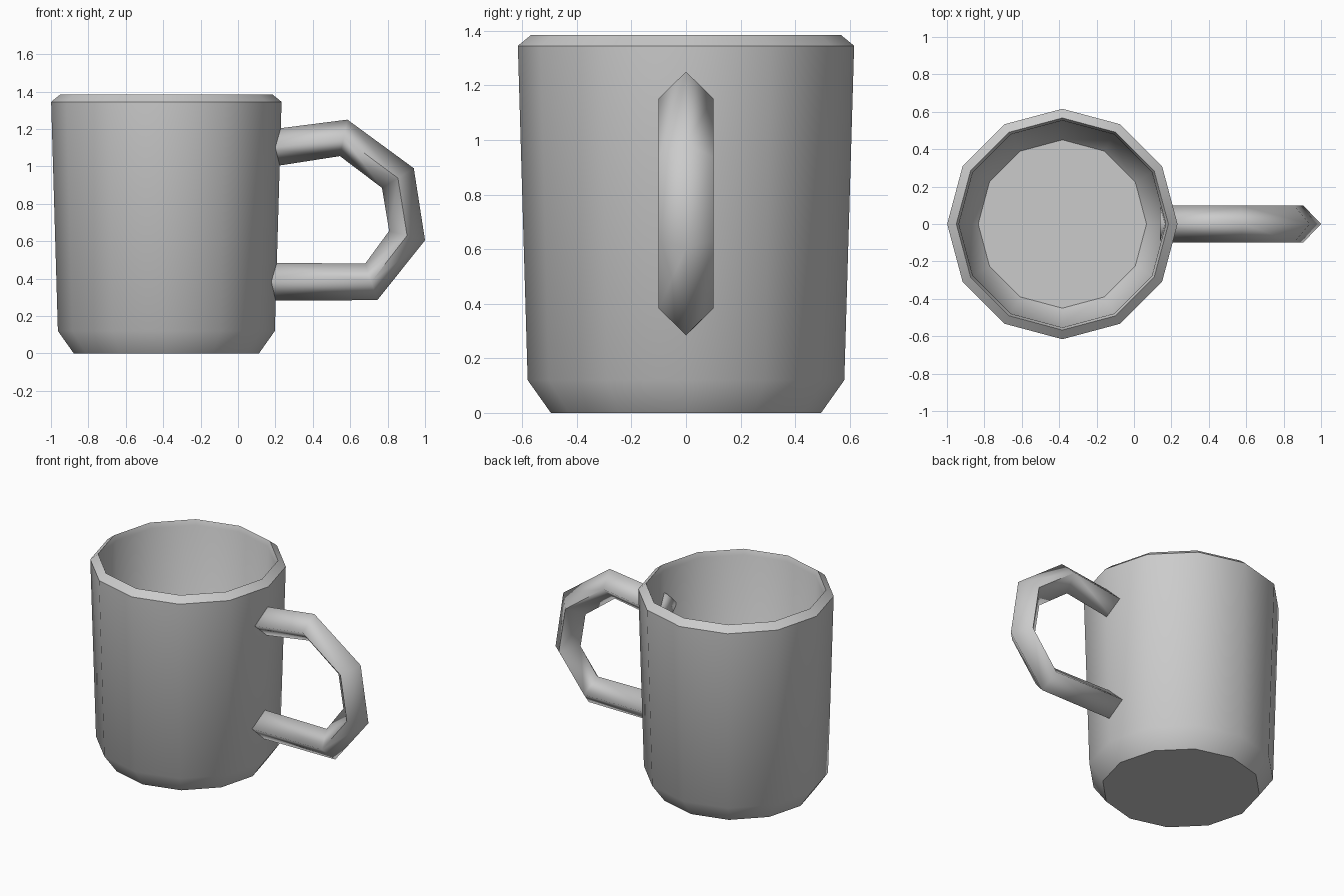
import bpy, math

if "Cube" in bpy.data.objects:
    bpy.data.objects.remove(bpy.data.objects["Cube"])

def make(name, verts, faces, angle):
    me = bpy.data.meshes.new(name)
    me.from_pydata(verts, [], faces)
    me.update()
    ob = bpy.data.objects.new(name, me)
    bpy.context.collection.objects.link(ob)
    bpy.ops.object.select_all(action='DESELECT')
    ob.select_set(True)
    bpy.context.view_layer.objects.active = ob
    bpy.ops.object.shade_smooth_by_angle(angle=math.radians(angle))
    return ob

def skin(rings, n):
    # side quads between successive rings plus a cap on each end
    faces = [list(range(n))[::-1]]
    for r in range(rings - 1):
        for i in range(n):
            j = (i + 1) % n
            faces.append([r*n + i, r*n + j, (r+1)*n + j, (r+1)*n + i])
    faces.append([(rings-1)*n + i for i in range(n)])
    return faces

# Cup body: twelve-sided, profile runs up the outside, over the rim, down inside
SIDES, CX = 12, -0.383
profile = [(0.495, 0), (0.58, 0.12), (0.616, 1.345), (0.567, 1.385),
           (0.553, 1.35), (0.525, 0.15), (0.45, 0.06)]
verts = [(CX + r*math.cos(math.tau*i/SIDES), r*math.sin(math.tau*i/SIDES), z)
         for r, z in profile for i in range(SIDES)]
make("cup_body", verts, skin(len(profile), SIDES), 50)

# Handle: diamond cross-section, given by outer and inner corners of each bend
outer = [(0.14, 1.193), (0.585, 1.25), (0.94, 0.99), (1.0, 0.605), (0.745, 0.285), (0.14, 0.282)]
inner = [(0.14, 0.992), (0.545, 1.055), (0.77, 0.885), (0.808, 0.655), (0.68, 0.48), (0.14, 0.485)]
verts = []
for (ox, oz), (ix, iz) in zip(outer, inner):
    mx, mz = (ox + ix)/2, (oz + iz)/2
    verts += [(ox, 0, oz), (mx, -0.1, mz), (ix, 0, iz), (mx, 0.1, mz)]
handle = make("handle", verts, skin(len(outer), 4), 95)

# Consistent outward normals
for ob in bpy.data.objects:
    bpy.context.view_layer.objects.active = ob
    bpy.ops.object.mode_set(mode='EDIT')
    bpy.ops.mesh.select_all(action='SELECT')
    bpy.ops.mesh.normals_make_consistent(inside=False)
    bpy.ops.object.mode_set(mode='OBJECT')
